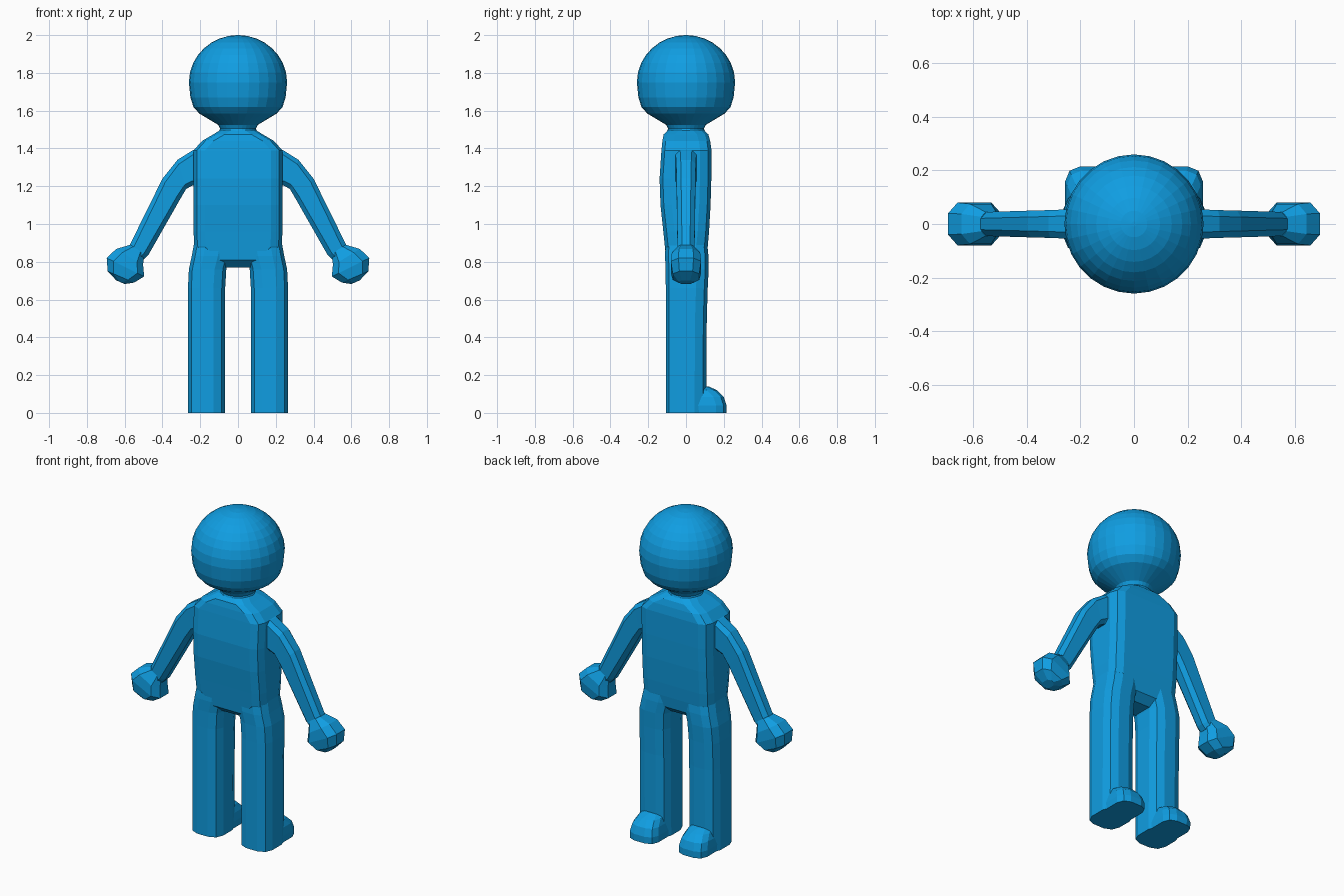
import bpy, bmesh, math
from mathutils import Vector

if "Cube" in bpy.data.objects:
    bpy.data.objects.remove(bpy.data.objects["Cube"])

blue = bpy.data.materials.new("bright blue")
blue.diffuse_color = (0.005, 0.34, 0.76, 1)
blue.use_nodes = True
blue.node_tree.nodes["Principled BSDF"].inputs["Base Color"].default_value = blue.diffuse_color


def loft(name, rings, mirror=False):
    """Skin a list of equal-length point rings and cap both ends."""
    bm = bmesh.new()
    loops = [[bm.verts.new(p) for p in ring] for ring in rings]
    n = len(loops[0])
    for a, b in zip(loops, loops[1:]):
        for i in range(n):
            j = (i + 1) % n
            bm.faces.new((a[i], a[j], b[j], b[i]))
    bm.faces.new(loops[0][::-1])
    bm.faces.new(loops[-1])
    bmesh.ops.recalc_face_normals(bm, faces=bm.faces[:])
    mesh = bpy.data.meshes.new(name)
    bm.to_mesh(mesh)
    bm.free()
    mesh.materials.append(blue)
    obj = bpy.data.objects.new(name, mesh)
    bpy.context.collection.objects.link(obj)
    if mirror:
        m = obj.modifiers.new("mirror", 'MIRROR')
        m.use_mirror_merge = False
    return obj


def rounded(u0, u1, v0, v1, r, steps=2):
    """Rounded rectangle outline as (u, v) pairs."""
    pts = []
    for k, (cu, cv) in enumerate([(u1 - r, v1 - r), (u0 + r, v1 - r),
                                  (u0 + r, v0 + r), (u1 - r, v0 + r)]):
        for s in range(steps + 1):
            a = (k + s / steps) * math.pi / 2
            pts.append((cu + r * math.cos(a), cv + r * math.sin(a)))
    return pts


def level(z, x0, x1, y0, y1, r):
    return [(x, y, z) for x, y in rounded(x0, x1, y0, y1, r)]


def slanted(top, bottom, hy, r):
    """Cross-section between two outline points in the xz plane."""
    p, q = Vector((top[0], 0, top[1])), Vector((bottom[0], 0, bottom[1]))
    half = (p - q).length / 2
    axis, mid = (p - q).normalized(), (p + q) / 2
    return [mid + axis * u + Vector((0, v, 0))
            for u, v in rounded(-half, half, -hy, hy, r, 1)]


# Head and neck, turned profile (radius, z)
profile = [(0.26 * math.sin(a), 1.75 + 0.25 * math.cos(a))
           for a in [math.radians(d) for d in (2, 11, 22, 33, 44, 55, 66, 78, 90)]]
profile += [(0.252, 1.67), (0.236, 1.62), (0.205, 1.585), (0.15, 1.552),
            (0.105, 1.525), (0.095, 1.505), (0.105, 1.48)]
loft("head", [[(r * math.cos(math.tau * i / 28), r * math.sin(math.tau * i / 28), z)
               for i in range(28)] for r, z in profile])

# Torso: z, half width, front y, back y, corner radius
torso = [(0.77, 0.09, -0.06, 0.06, 0.02), (0.81, 0.13, -0.105, 0.105, 0.03),
         (0.88, 0.232, -0.112, 0.115, 0.06), (0.96, 0.235, -0.12, 0.122, 0.06),
         (1.10, 0.235, -0.135, 0.13, 0.06), (1.24, 0.235, -0.14, 0.134, 0.06),
         (1.39, 0.235, -0.13, 0.135, 0.06), (1.44, 0.19, -0.125, 0.128, 0.06),
         (1.475, 0.13, -0.118, 0.118, 0.06), (1.497, 0.095, -0.095, 0.095, 0.06)]
loft("torso", [level(z, -w, w, f, b, r) for z, w, f, b, r in torso])

# Legs: z, inner x, outer x, front y, back y
leg = [(0, 0.068, 0.265, -0.107, 0.107), (0.5, 0.068, 0.265, -0.107, 0.11),
       (0.66, 0.068, 0.265, -0.107, 0.115), (0.76, 0.062, 0.26, -0.108, 0.12),
       (0.83, 0.045, 0.245, -0.111, 0.119), (0.90, 0.03, 0.232, -0.108, 0.112)]
loft("legs", [level(z, a, b, f, k, 0.062) for z, a, b, f, k in leg], True)

# Feet: rounded shoe narrowing upward, toes toward the back axis
foot = [(0, 0.075, 0.255, 0.215), (0.04, 0.075, 0.257, 0.215),
        (0.085, 0.083, 0.25, 0.20), (0.12, 0.095, 0.235, 0.165),
        (0.14, 0.11, 0.22, 0.12)]
loft("feet", [level(z, a, b, -0.03, y, 0.055) for z, a, b, y in foot], True)

# Arms: upper outline point, lower outline point, half depth
arm = [((0.19, 1.405), (0.19, 1.20), 0.055), ((0.24, 1.39), (0.24, 1.205), 0.055),
       ((0.32, 1.34), (0.275, 1.185), 0.052), ((0.40, 1.24), (0.31, 1.125), 0.05),
       ((0.575, 0.885), (0.475, 0.835), 0.045), ((0.59, 0.85), (0.50, 0.81), 0.045)]
loft("arms", [slanted(p, q, h, 0.024) for p, q, h in arm], True)

# Hands: faceted fists
hand = [((0.57, 0.89), (0.50, 0.845), 0.045), ((0.645, 0.868), (0.502, 0.78), 0.075),
        ((0.695, 0.82), (0.497, 0.722), 0.08), ((0.69, 0.75), (0.55, 0.69), 0.07),
        ((0.645, 0.702), (0.60, 0.682), 0.04)]
loft("hands", [slanted(p, q, h, h * 0.5 if h > 0.05 else 0.018)
               for p, q, h in hand], True)
